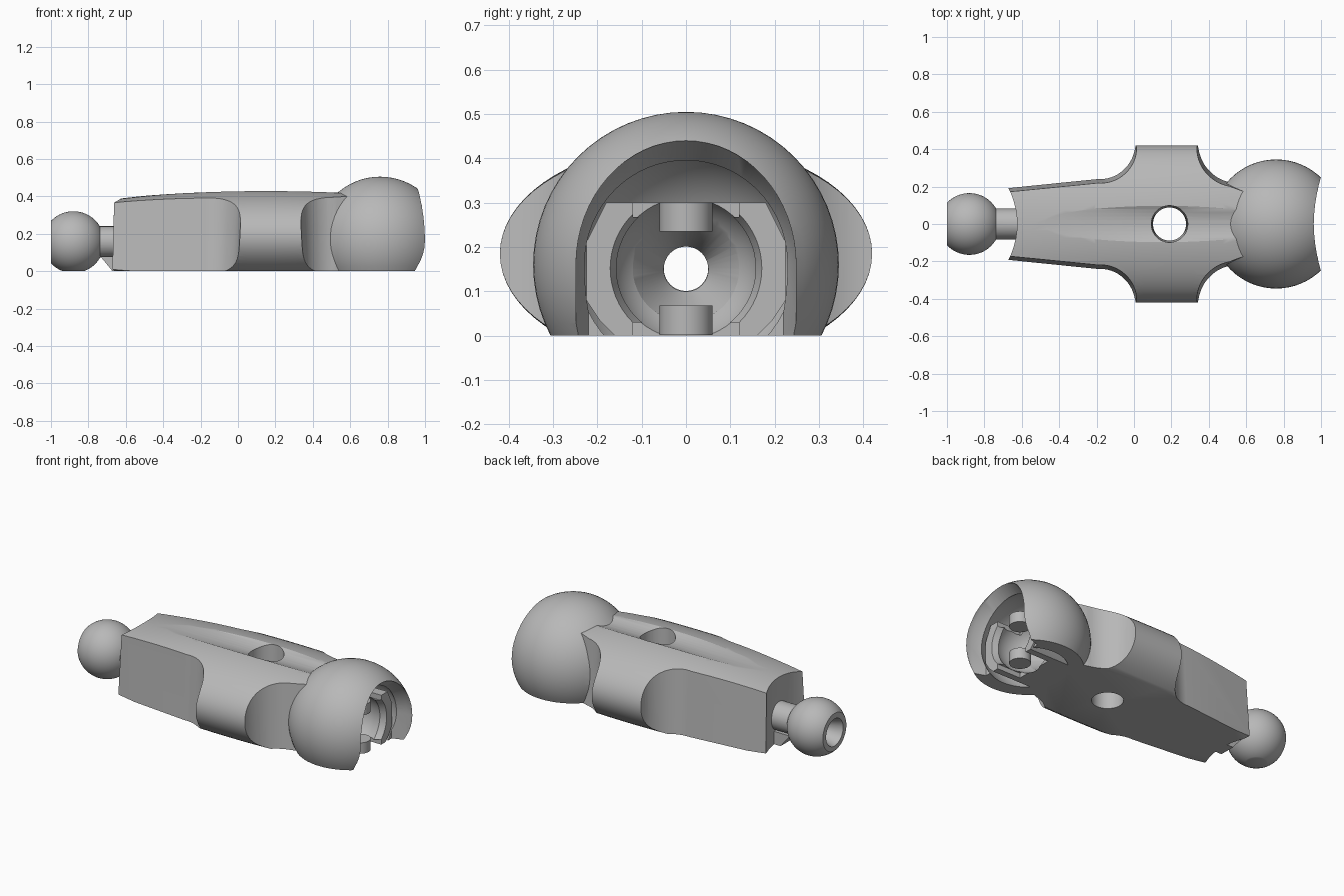
import bpy, bmesh, math
from mathutils import Matrix, Vector

if "Cube" in bpy.data.objects:
    bpy.data.objects.remove(bpy.data.objects["Cube"], do_unlink=True)

grey = bpy.data.materials.new("plain_grey")
grey.use_nodes = True
grey.diffuse_color = (0.48, 0.48, 0.48, 1)
grey.node_tree.nodes["Principled BSDF"].inputs["Base Color"].default_value = (0.48, 0.48, 0.48, 1)


def finish(bm, name):
    bmesh.ops.recalc_face_normals(bm, faces=bm.faces)
    me = bpy.data.meshes.new(name)
    bm.to_mesh(me)
    bm.free()
    me.materials.append(grey)
    ob = bpy.data.objects.new(name, me)
    bpy.context.collection.objects.link(ob)
    return ob


def loft(name, rings):
    """Skin a list of closed rings and cap both ends."""
    bm = bmesh.new()
    vs = [[bm.verts.new(p) for p in ring] for ring in rings]
    n = len(vs[0])
    for a, b in zip(vs, vs[1:]):
        for i in range(n):
            j = (i + 1) % n
            bm.faces.new((a[i], a[j], b[j], b[i]))
    bm.faces.new(vs[0])
    bm.faces.new(vs[-1])
    return finish(bm, name)


def ball(name, centre, r):
    bm = bmesh.new()
    bmesh.ops.create_uvsphere(bm, u_segments=64, v_segments=32, radius=r)
    bmesh.ops.transform(bm, matrix=Matrix.Translation(centre), verts=bm.verts)
    return finish(bm, name)


def rod(name, start, end, r1, r2=None):
    """Cylinder or cone between two points."""
    a, b = Vector(start), Vector(end)
    bm = bmesh.new()
    bmesh.ops.create_cone(bm, cap_ends=True, segments=64, radius1=r1,
                          radius2=r1 if r2 is None else r2, depth=(b - a).length)
    rot = (b - a).to_track_quat('Z', 'Y').to_matrix().to_4x4()
    bmesh.ops.transform(bm, matrix=Matrix.Translation((a + b) / 2) @ rot, verts=bm.verts)
    return finish(bm, name)


def box(name, lo, hi):
    return loft(name, [[(lo[0], lo[1], z), (hi[0], lo[1], z), (hi[0], hi[1], z), (lo[0], hi[1], z)]
                       for z in (lo[2], hi[2])])


def combine(ob, other, op='DIFFERENCE'):
    m = ob.modifiers.new("combine", 'BOOLEAN')
    m.operation, m.object, m.solver = op, other, 'EXACT'
    bpy.context.view_layer.objects.active = ob
    bpy.ops.object.modifier_apply(modifier=m.name)
    bpy.data.objects.remove(other, do_unlink=True)


def arc(cx, cy, r, a0, a1, n=16):
    return [(cx + r * math.cos(math.radians(a0 + (a1 - a0) * i / n)),
             cy + r * math.sin(math.radians(a0 + (a1 - a0) * i / n))) for i in range(n + 1)]


# Limb body: oval loft with a gently arched top
rings = []
for i in range(19):
    x = -0.8 + i * 0.085
    b = 0.25 - 0.052 * ((x - 0.15) / 0.82) ** 2
    rings.append([(x, 0.42 * math.cos(t), 0.185 + b * math.sin(t))
                  for t in (math.tau * k / 72 for k in range(72))])
body = loft("limb_body", rings)


# Plan outline, drawn in slightly with height so the sides lean inward
def outline(z):
    d = 0.055 * z
    half = [(-0.75, 0.184 - d)] + arc(-0.18, 0.42, 0.18 + d, -94, 0) + [(d, 0.5), (0.35 - d, 0.5)]
    half += arc(0.55, 0.42, 0.2 + d, 180, 260) + [(0.6, 0.19 - d), (0.66, 0.15 - d)]
    return [(x, y, z) for x, y in half + [(x, -y) for x, y in reversed(half)]]


combine(body, loft("outline", [outline(-0.2), outline(0.6)]), 'INTERSECT')

# Long shallow groove on top and the concave end facing the ball
combine(body, rod("groove", (-0.9, 0, 0.615), (0.9, 0, 0.615), 0.211))
combine(body, rod("end_scoop", (-1.045, 0, -0.3), (-1.045, 0, 0.7), 0.42))

# Ball on its stem, with a small gusset below
combine(body, rod("stem", (-0.86, 0, 0.157), (-0.55, 0, 0.157), 0.083), 'UNION')
gusset = [(-0.735, 0.078), (-0.58, 0.078), (-0.58, -0.02), (-0.655, -0.02)]
combine(body, loft("gusset", [[(x, y, z) for x, z in gusset] for y in (-0.05, 0.05)]), 'UNION')
combine(body, ball("joint_ball", (-0.88, 0, 0.155), 0.165), 'UNION')
combine(body, box("ball_flat", (-1.3, -0.4, -0.2), (-1.0, 0.4, 0.6)))

# Round socket shell, hollowed
combine(body, ball("socket_shell", (0.76, 0, 0.16), 0.345), 'UNION')
combine(body, ball("cavity", (0.76, 0, 0.16), 0.272))


# Flared arched mouth, open at the bottom
def arch(x, w, h):
    pts = [(w, -0.2)] + [(w * math.cos(math.pi * k / 32), 0.16 + h * math.sin(math.pi * k / 32))
                         for k in range(33)] + [(-w, -0.2)]
    return [(x, y, z) for y, z in pts]


combine(body, loft("mouth", [arch(0.88, 0.22, 0.225), arch(0.96, 0.248, 0.28), arch(1.2, 0.25, 0.282)]))

# Clip inside the socket: faceted block with a spherical seat
side = [(0.16, 0.0), (0.195, 0.035), (0.225, 0.08), (0.225, 0.21), (0.18, 0.3)]
section = side + [(-y, z) for y, z in reversed(side)]
clip = loft("socket_clip", [[(x, y, z) for y, z in section] for x in (0.53, 0.88)])
combine(clip, ball("seat", (0.78, 0, 0.152), 0.17))
combine(clip, rod("seat_lip", (0.8, 0, 0.152), (0.89, 0, 0.152), 0.14, 0.175))
combine(clip, rod("funnel", (0.66, 0, 0.15), (0.52, 0, 0.15), 0.12, 0.045))
for lo, hi in ((0.268, 0.4), (-0.1, 0.03)):
    combine(clip, box("slot", (0.72, -0.12, lo), (1.0, 0.12, hi)))

# Rounded gripping tabs above and below the seat
tabs = [rod(name, (0.82, 0, lo), (0.82, 0, hi), 0.06)
        for name, lo, hi in (("upper_tab", 0.235, 0.3), ("lower_tab", 0.002, 0.068))]

# Through holes and flat underside
combine(body, rod("pin_hole", (0.19, 0, -0.1), (0.19, 0, 0.5), 0.086, 0.1))
combine(body, rod("flare", (-1.01, 0, 0.152), (-0.9, 0, 0.152), 0.085, 0.05))
for ob in (body, clip):
    combine(ob, rod("bore", (-1.2, 0, 0.151), (0.8, 0, 0.151), 0.05))
combine(body, box("underside", (-1.5, -1, -1), (1.5, 1, 0)))

# Smooth shading with sharp creases
for ob in [body, clip] + tabs:
    bpy.ops.object.select_all(action='DESELECT')
    ob.select_set(True)
    bpy.context.view_layer.objects.active = ob
    bpy.ops.object.shade_smooth_by_angle(angle=math.radians(30))
